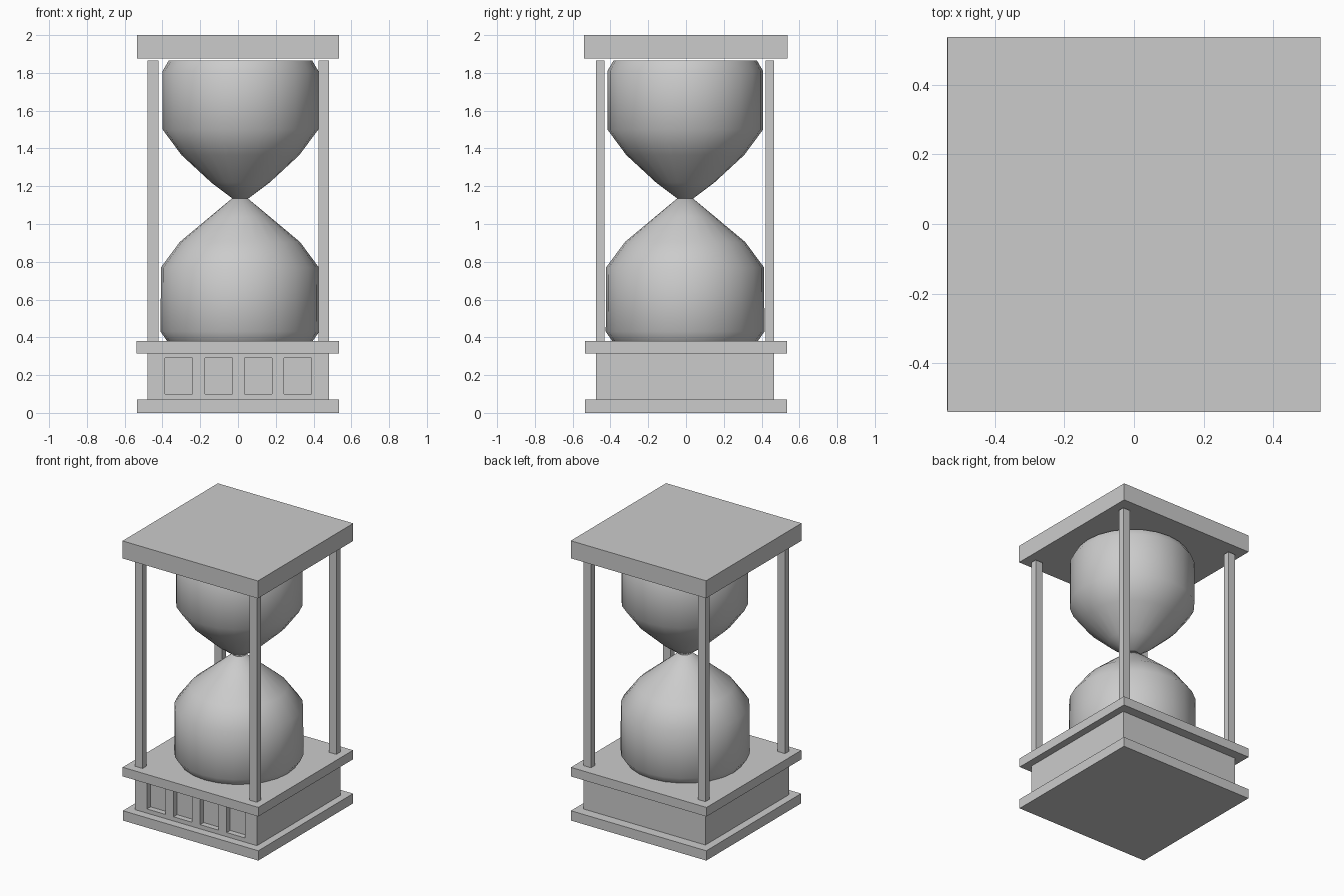
import bpy, bmesh, math

if "Cube" in bpy.data.objects:
    bpy.data.objects.remove(bpy.data.objects["Cube"])


def link(name, bm):
    bmesh.ops.recalc_face_normals(bm, faces=bm.faces)
    mesh = bpy.data.meshes.new(name)
    bm.to_mesh(mesh)
    bm.free()
    obj = bpy.data.objects.new(name, mesh)
    bpy.context.collection.objects.link(obj)
    return obj


def box(name, x0, x1, y0, y1, z0, z1):
    bm = bmesh.new()
    bmesh.ops.create_cube(bm, size=1)
    bmesh.ops.scale(bm, vec=(x1 - x0, y1 - y0, z1 - z0), verts=bm.verts)
    bmesh.ops.translate(bm, vec=((x0 + x1) / 2, (y0 + y1) / 2, (z0 + z1) / 2), verts=bm.verts)
    return link(name, bm)


def lathe(name, profile, cx, cy, sides=24):
    bm = bmesh.new()
    rings = []
    for r, z in profile:
        rings.append([bm.verts.new((cx + r * math.cos(2 * math.pi * i / sides),
                                    cy + r * math.sin(2 * math.pi * i / sides), z))
                      for i in range(sides)])
    for a, b in zip(rings, rings[1:]):
        for i in range(sides):
            j = (i + 1) % sides
            bm.faces.new((a[i], a[j], b[j], b[i]))
    bm.faces.new(rings[0])
    bm.faces.new(rings[-1])
    obj = link(name, bm)
    bpy.ops.object.select_all(action='DESELECT')
    obj.select_set(True)
    bpy.context.view_layer.objects.active = obj
    bpy.ops.object.shade_smooth_by_angle(angle=math.radians(48))
    return obj


# Base: foot slab, plinth and upper ledge
box("base_foot", -0.535, 0.535, -0.535, 0.535, 0, 0.07)
plinth = box("base_plinth", -0.48, 0.483, -0.476, 0.466, 0.07, 0.315)
box("base_ledge", -0.537, 0.535, -0.535, 0.535, 0.315, 0.38)

# Four recessed panels on the front of the plinth
cutter = box("panel_cutter", -0.386, -0.24, -0.6, -0.436, 0.10, 0.29)
array = cutter.modifiers.new("panels", 'ARRAY')
array.count = 4
array.use_relative_offset = False
array.use_constant_offset = True
array.constant_offset_displace = (0.21, 0, 0)
cutter.hide_render = True
cutter.display_type = 'WIRE'
cut = plinth.modifiers.new("recesses", 'BOOLEAN')
cut.operation = 'DIFFERENCE'
cut.solver = 'EXACT'
cut.object = cutter

# Top slab
box("top_slab", -0.535, 0.535, -0.54, 0.537, 1.875, 2.0)

# Corner posts
for side, x0, x1 in (("left", -0.48, -0.421), ("right", 0.425, 0.483)):
    for end, y0, y1 in (("front", -0.476, -0.432), ("back", 0.42, 0.466)):
        box(f"{end}_{side}_post", x0, x1, y0, y1, 0.38, 1.865)

# Glass bulbs meeting at the neck
lathe("lower_bulb", [(0.385, 0.38), (0.42, 0.43), (0.418, 0.77), (0.318, 0.905),
                     (0.16, 1.037), (0.042, 1.135)], 0.01, -0.005)
lathe("upper_bulb", [(0.042, 1.135), (0.155, 1.22), (0.312, 1.365), (0.412, 1.5),
                     (0.412, 1.81), (0.38, 1.865)], 0.013, -0.004)
